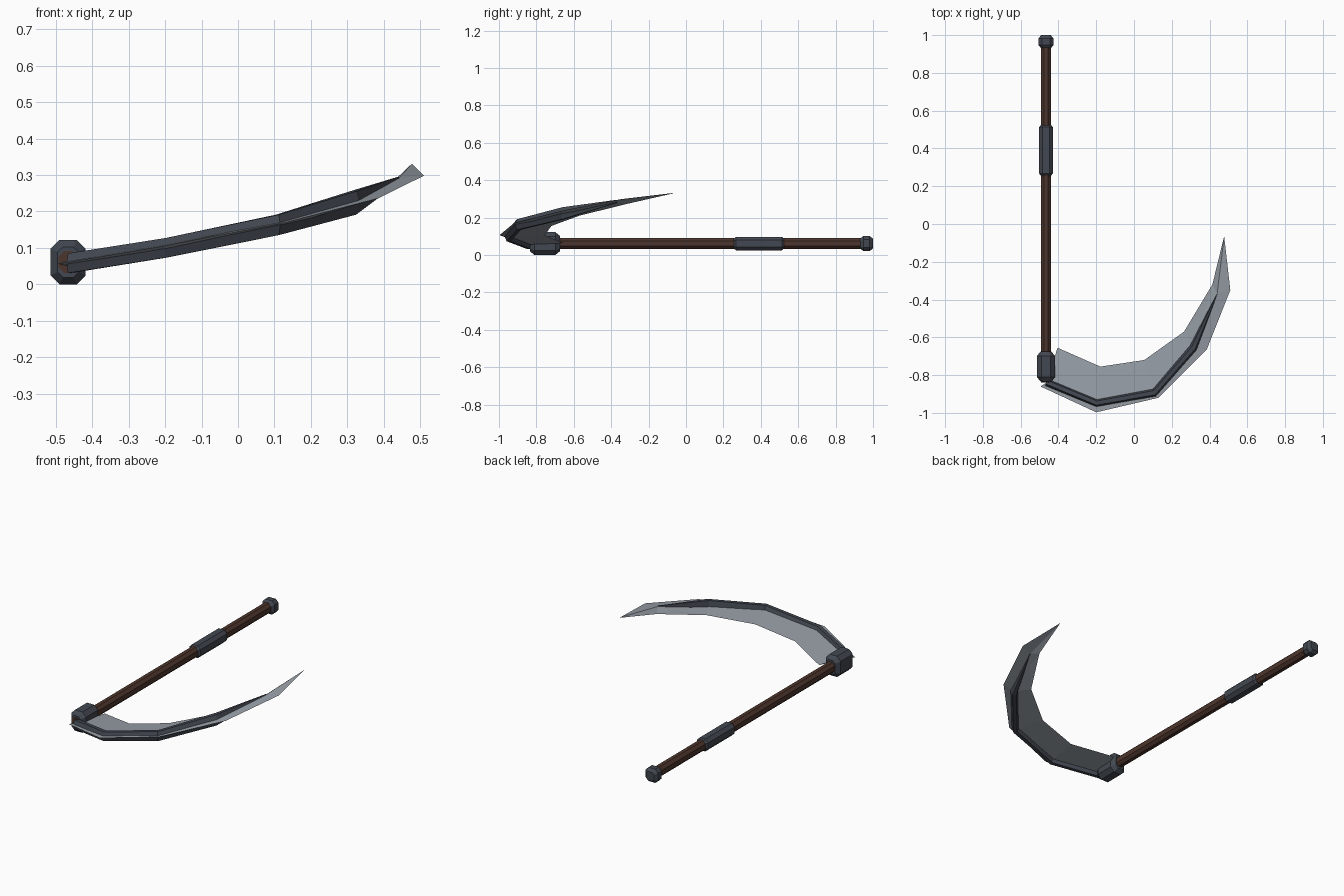
import bpy

if "Cube" in bpy.data.objects:
    bpy.data.objects.remove(bpy.data.objects["Cube"])

CX, CZ = -0.466, 0.061  # shaft axis


def material(name, rgb):
    m = bpy.data.materials.new(name)
    m.diffuse_color = (*rgb, 1)
    m.use_nodes = True
    m.node_tree.nodes["Principled BSDF"].inputs["Base Color"].default_value = m.diffuse_color
    return m


STEEL = material("pale steel", (0.31, 0.345, 0.385))
IRON = material("dark iron", (0.055, 0.064, 0.082))
WOOD = material("dark wood", (0.075, 0.036, 0.026))


def loft(name, rings, mat):
    """Skin a list of equal-length closed rings and cap both ends."""
    n = len(rings[0])
    verts = [p for r in rings for p in r]
    faces = [(i * n + j, i * n + (j + 1) % n, (i + 1) * n + (j + 1) % n, (i + 1) * n + j)
             for i in range(len(rings) - 1) for j in range(n)]
    faces += [tuple(reversed(range(n))), tuple(range(len(verts) - n, len(verts)))]
    me = bpy.data.meshes.new(name)
    me.from_pydata(verts, [], faces)
    me.materials.append(mat)
    ob = bpy.data.objects.new(name, me)
    bpy.context.collection.objects.link(ob)
    # consistent outward normals
    import bmesh
    bm = bmesh.new()
    bm.from_mesh(me)
    bmesh.ops.remove_doubles(bm, verts=bm.verts, dist=1e-5)
    bmesh.ops.recalc_face_normals(bm, faces=bm.faces)
    bm.to_mesh(me)
    bm.free()
    return ob


def octagon(y, hx, hz, cut):
    pts = [(hx, hz - cut), (hx - cut, hz), (cut - hx, hz), (-hx, hz - cut),
           (-hx, cut - hz), (cut - hx, -hz), (hx - cut, -hz), (hx, cut - hz)]
    return [(CX + x, y, CZ + z) for x, z in pts]


def fitting(name, y0, y1, hx, hz, cut, bevel, mat=IRON):
    """Chamfered block along the shaft with sloped ends."""
    s = bevel * 0.8
    loft(name, [octagon(y0, hx - s, hz - s, cut * 0.6), octagon(y0 + bevel, hx, hz, cut),
                octagon(y1 - bevel, hx, hz, cut), octagon(y1, hx - s, hz - s, cut * 0.6)], mat)


# Shaft and its metal fittings
loft("shaft", [octagon(y, 0.027, 0.030, 0.016) for y in (-0.838, 0.96)], WOOD)
fitting("head_collar", -0.834, -0.675, 0.048, 0.061, 0.024, 0.024)
fitting("grip_band", 0.255, 0.525, 0.036, 0.036, 0.018, 0.012)
fitting("pommel", 0.93, 1.0, 0.040, 0.040, 0.018, 0.018)

# Blade: outer edge, spine line and inner edge at each station, thin lozenge section
outer = [(-0.495, -0.86, 0.056), (-0.20, -0.997, 0.106), (0.13, -0.92, 0.170),
         (0.385, -0.665, 0.236), (0.51, -0.35, 0.298)]
spine = [(-0.462, -0.838, 0.058), (-0.198, -0.948, 0.100), (0.108, -0.893, 0.163),
         (0.315, -0.655, 0.223), (0.440, -0.370, 0.287)]
inner = [(-0.405, -0.655, 0.064), (-0.178, -0.755, 0.105), (0.055, -0.72, 0.155),
         (0.265, -0.57, 0.210), (0.415, -0.32, 0.272)]
tip = (0.477, -0.07, 0.33)
half = [0.008, 0.008, 0.008, 0.007, 0.004]
sections = [[o, (s[0], s[1], s[2] + h), i, (s[0], s[1], s[2] - h)]
            for o, s, i, h in zip(outer, spine, inner, half)]
sections.append([tuple(t + d for t, d in zip(tip, e))
                 for e in ((0.001, 0, 0), (0, 0, 0.001), (-0.001, 0, 0), (0, 0, -0.001))])
loft("blade", sections, STEEL)

# Raised dark rib standing out of both blade faces, tapering towards the tip
rib = []
for o, s, i, w, h in zip(outer, spine, inner, (0.021, 0.022, 0.023, 0.022, 0.002),
                         (0.027, 0.027, 0.028, 0.032, 0.008)):
    dx, dy = o[0] - i[0], o[1] - i[1]
    k = (dx * dx + dy * dy) ** 0.5
    dx, dy = dx / k, dy / k
    rib.append([(s[0] + dx * w * a, s[1] + dy * w * a, s[2] + h * b)
                for a, b in ((1, 0), (0.5, 1), (-0.5, 1), (-1, 0), (-0.5, -1), (0.5, -1))])
loft("blade_rib", rib, IRON)
